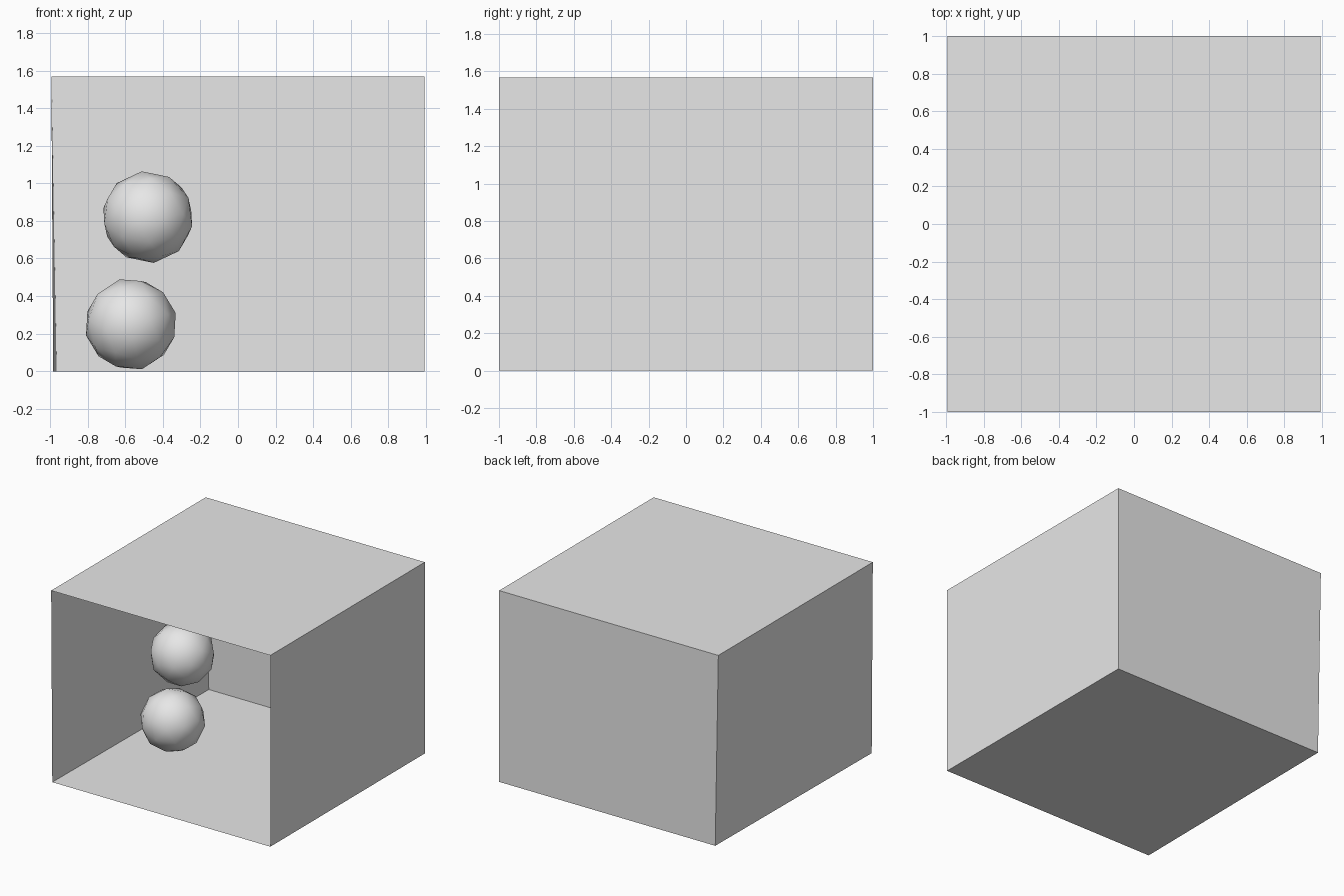
import bpy
import bmesh

default = bpy.data.objects.get("Cube")
if default:
    bpy.data.objects.remove(default, do_unlink=True)

# Single plain grey
grey = bpy.data.materials.new("light_grey")
grey.use_nodes = True
color = (0.8, 0.8, 0.8, 1.0)
grey.diffuse_color = color
grey.node_tree.nodes["Principled BSDF"].inputs["Base Color"].default_value = color


def add_object(name, bm, smooth=False):
    mesh = bpy.data.meshes.new(name)
    for face in bm.faces:
        face.smooth = smooth
    bm.to_mesh(mesh)
    bm.free()
    mesh.materials.append(grey)
    obj = bpy.data.objects.new(name, mesh)
    bpy.context.collection.objects.link(obj)
    return obj


# Room shell: thin walls, open at the front, one side wall leaning slightly
half_x, half_y, height = 0.993, 1.0, 1.567
bm = bmesh.new()
bmesh.ops.create_cube(bm, size=2)
for v in bm.verts:
    v.co.x *= half_x
    v.co.y *= half_y
    v.co.z = (v.co.z + 1) * height / 2
    if v.co.x < 0 and v.co.z < 0.01:
        v.co.x += 0.028 if v.co.y > 0 else 0.01
bm.normal_update()
front = [f for f in bm.faces if f.normal.y < -0.9]
bmesh.ops.delete(bm, geom=front, context="FACES")
add_object("room_shell", bm)


# Two faceted balls with smooth shading
def add_ball(name, location, rotation):
    bm = bmesh.new()
    bmesh.ops.create_icosphere(bm, subdivisions=2, radius=0.246)
    ball = add_object(name, bm, smooth=True)
    ball.location = location
    ball.rotation_euler = rotation


add_ball("lower_ball", (-0.57, -0.03, 0.25), (0.3, 0.2, 0.1))
add_ball("upper_ball", (-0.48, -0.035, 0.82), (0.5, -0.3, 0.6))
